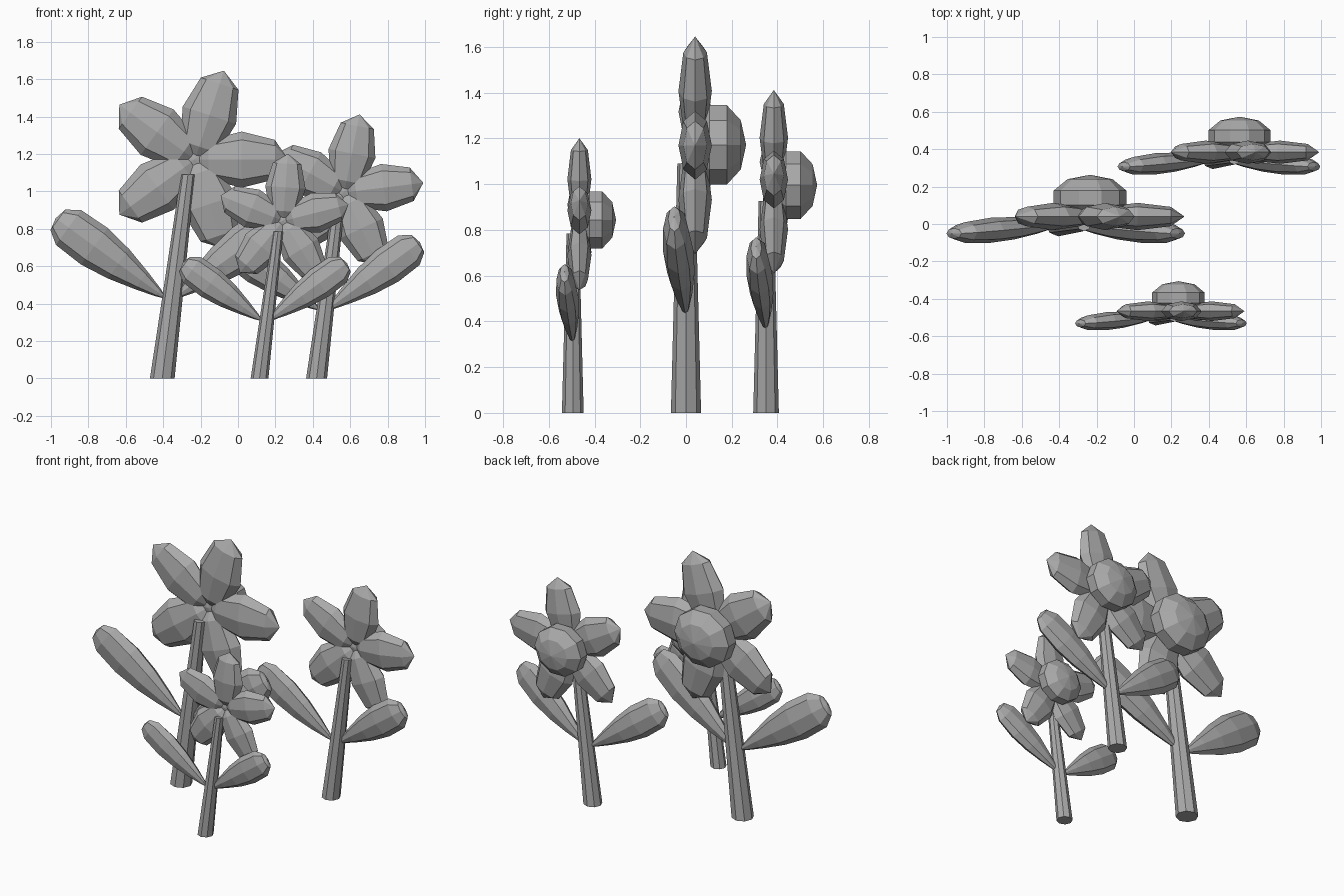
import bpy, bmesh
from math import sin, cos, pi, radians
from mathutils import Vector

if "Cube" in bpy.data.objects:
    bpy.data.objects.remove(bpy.data.objects["Cube"])

grey = bpy.data.materials.new("plain grey")
grey.diffuse_color = (0.4, 0.4, 0.4, 1)
grey.use_nodes = True
grey.node_tree.nodes["Principled BSDF"].inputs["Base Color"].default_value = grey.diffuse_color


def loft(name, base, axis, side, depth, profile, n):
    """Rings (distance, half width, half depth) along an axis; zero width = pole."""
    bm = bmesh.new()
    base, axis, side, depth = map(Vector, (base, axis, side, depth))
    rings = []
    for t, w, d in profile:
        c = base + axis * t
        if w == 0:
            rings.append([bm.verts.new(c)])
        else:
            rings.append([bm.verts.new(c + side * w * cos(2 * pi * i / n)
                                       + depth * d * sin(2 * pi * i / n)) for i in range(n)])
    for a, b in zip(rings, rings[1:]):
        for i in range(n):
            j = (i + 1) % n
            if len(a) == 1:
                bm.faces.new((a[0], b[i], b[j]))
            elif len(b) == 1:
                bm.faces.new((a[i], a[j], b[0]))
            else:
                bm.faces.new((a[i], a[j], b[j], b[i]))
    for r in (rings[0], rings[-1]):
        if len(r) > 1:
            bm.faces.new(r)
    bmesh.ops.recalc_face_normals(bm, faces=bm.faces)
    me = bpy.data.meshes.new(name)
    bm.to_mesh(me)
    bm.free()
    me.materials.append(grey)
    ob = bpy.data.objects.new(name, me)
    bpy.context.collection.objects.link(ob)


def ball(length, w, d, rings):
    """Profile of a low-poly ellipsoid from pole to pole."""
    out = []
    for k in range(rings + 1):
        a = pi * k / rings
        s = 0 if k in (0, rings) else sin(a)
        out.append((length * (1 - cos(a)) / 2, w * s, d * s))
    return out


LEAF = [(0, 0, 0), (0.06, 0.025, 0.018), (0.17, 0.058, 0.04), (0.32, 0.097, 0.06),
        (0.48, 0.121, 0.067), (0.65, 0.115, 0.055), (0.72, 0.068, 0.028), (0.735, 0, 0)]


def flower(tag, x, y, s, turn):
    def at(px, py, pz):
        return (x + px * s, y + py * s, pz * s)

    def scaled(profile):
        return [(t * s, w * s, d * s) for t, w, d in profile]

    # leaning, tapered stem
    loft("stem_" + tag, at(0, 0, 0), (0.126, 0, 1), (1, 0, 0), (0, 1, 0),
         scaled([(0, 0.066, 0.066), (1.09, 0.038, 0.038)]), 8)
    # five petals
    for k in range(5):
        a = radians(turn + 72 * k)
        loft(f"petal_{tag}_{k + 1}", at(0.175, 0.04, 1.17), (cos(a), 0, sin(a)),
             (-sin(a), 0, cos(a)), (0, 1, 0), scaled(ball(0.5, 0.15, 0.073, 4)), 8)
    # domed flower centre on the back
    loft("flower_centre_" + tag, at(0.17, 0.018, 1.172), (0, 1, 0), (1, 0, 0), (0, 0, 1),
         scaled(ball(0.245, 0.205, 0.192, 5)), 10)
    # a leaf on each side
    for name, sx, bx in (("left", -1, 0.025), ("right", 1, 0.055)):
        a = radians(36)
        loft(f"{name}_leaf_{tag}", at(bx, 0, 0.425), (sx * cos(a), -0.07, sin(a)),
             (-sx * sin(a), 0, cos(a)), (0, 1, 0), scaled(LEAF), 8)


flower("large", -0.405, 0, 1, 0)
flower("medium", 0.42, 0.35, 0.85, 7)
flower("small", 0.115, -0.495, 0.72, 14)
